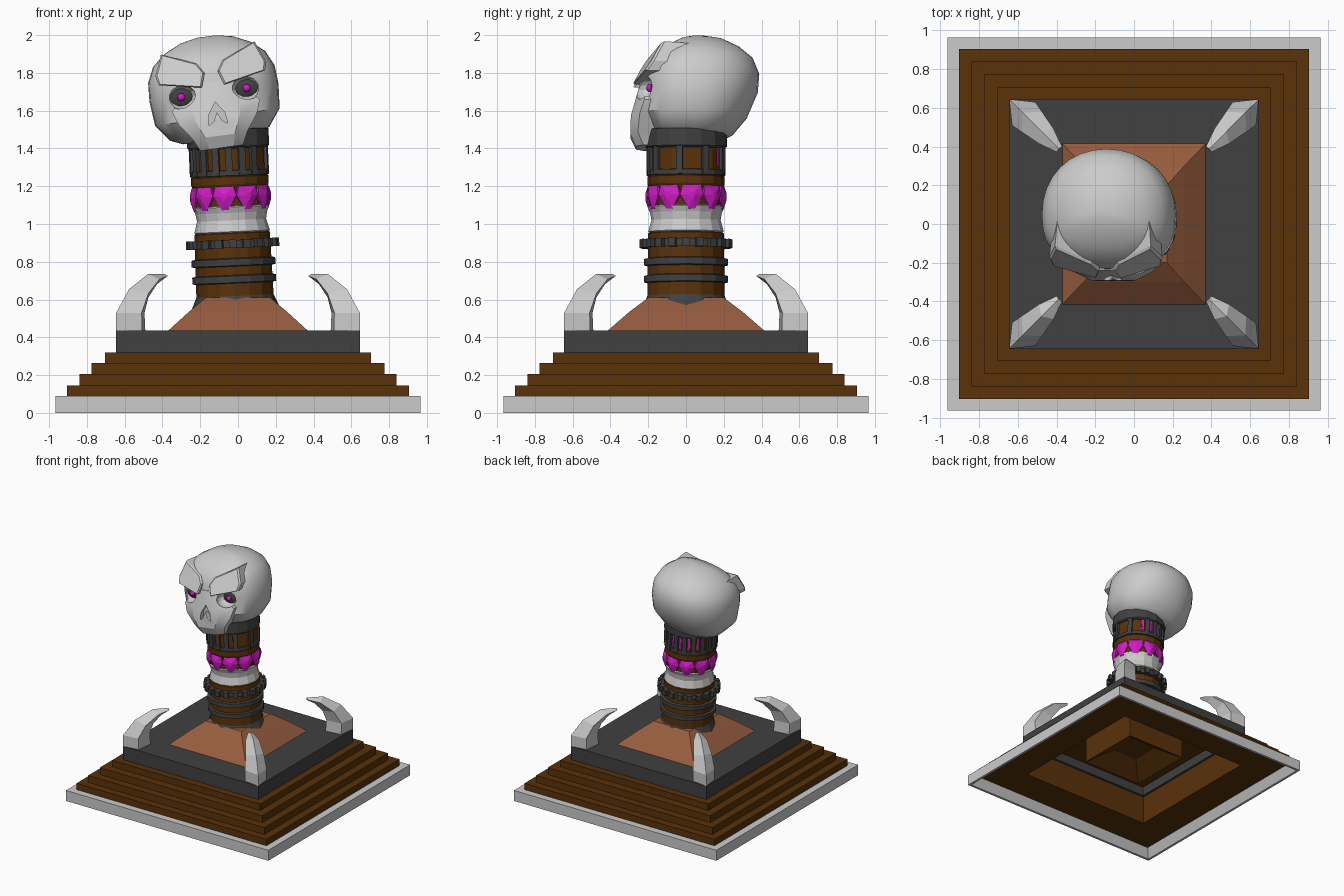
import bpy, bmesh, math
from mathutils import Matrix, Vector

if "Cube" in bpy.data.objects:
    bpy.data.objects.remove(bpy.data.objects["Cube"])


def material(name, rgb):
    m = bpy.data.materials.new(name)
    m.use_nodes = True
    m.diffuse_color = (*rgb, 1)
    m.node_tree.nodes["Principled BSDF"].inputs["Base Color"].default_value = (*rgb, 1)
    return m


BONE = material("bone grey", (0.6, 0.6, 0.6))
WOOD = material("brown wood", (0.1, 0.032, 0.003))
IRON = material("dark iron", (0.052, 0.052, 0.052))
COPPER = material("copper", (0.31, 0.108, 0.048))
GEM = material("magenta gem", (0.64, 0.012, 0.56))


def make(name, lofts, mat, matrix=Matrix(), smooth=None):
    """Mesh from lofts; each loft is a list of equal-length rings of points."""
    bm = bmesh.new()
    for rings in lofts:
        vs = [[bm.verts.new(p) for p in ring] for ring in rings]
        n = len(vs[0])
        for a, b in zip(vs, vs[1:]):
            for i in range(n):
                j = (i + 1) % n
                bm.faces.new((a[i], a[j], b[j], b[i]))
        bm.faces.new(vs[0][::-1])
        bm.faces.new(vs[-1])
    bmesh.ops.remove_doubles(bm, verts=bm.verts, dist=1e-5)
    bmesh.ops.recalc_face_normals(bm, faces=bm.faces)
    me = bpy.data.meshes.new(name)
    bm.to_mesh(me)
    bm.free()
    me.materials.append(mat)
    ob = bpy.data.objects.new(name, me)
    ob.matrix_world = matrix
    bpy.context.collection.objects.link(ob)
    if smooth:
        bpy.ops.object.select_all(action='DESELECT')
        ob.select_set(True)
        bpy.context.view_layer.objects.active = ob
        bpy.ops.object.shade_smooth_by_angle(angle=math.radians(smooth))
    return ob


def rect(x, y, z):
    return [(-x, -y, z), (x, -y, z), (x, y, z), (-x, y, z)]


def box(x, y, z0, z1):
    return [rect(x, y, z0), rect(x, y, z1)]


def frame(name, section, mat):
    """Square frame from a (half width, height) section: four mitred sides."""
    sides = []
    for k in range(4):
        r = Matrix.Rotation(k * math.pi / 2, 3, 'Z')
        sides.append([[r @ Vector((s * w, -w, z)) for w, z in section] for s in (-1, 1)])
    return make(name, sides, mat)


def lathe(profile, n=16):
    return [[(r * math.cos(2 * math.pi * i / n), r * math.sin(2 * math.pi * i / n), z)
             for i in range(n)] for r, z in profile]


def around(rings, n, offset=0.0, skip=()):
    """Copies of one loft turned about the z axis."""
    out = []
    for k in range(n):
        if k not in skip:
            r = Matrix.Rotation(2 * math.pi * (k + offset) / n, 3, 'Z')
            out.append([[r @ Vector(p) for p in ring] for ring in rings])
    return out


def block(x0, x1, w, z0, z1):
    """Box standing off the axis, ready to be repeated around it."""
    return [[(x, y, z) for y, z in ((-w, z0), (w, z0), (w, z1), (-w, z1))] for x in (x0, x1)]


def ball(c, r, n=16, m=8):
    rings = []
    for k in range(m + 1):
        a = math.pi * (k / m - 0.5)
        s = max(math.cos(a), 0.01)
        rings.append([(c[0] + r[0] * s * math.cos(2 * math.pi * i / n),
                       c[1] + r[1] * s * math.sin(2 * math.pi * i / n),
                       c[2] + r[2] * math.sin(a)) for i in range(n)])
    return rings


# Plinth: recessed below, stepped above
frame("bottom_border", [(0.965, 0), (0.965, 0.09), (0.9, 0.09), (0.945, 0)], BONE)
for i, (w, z0, z1) in enumerate([(0.905, 0.075, 0.145), (0.84, 0.145, 0.205),
                                 (0.775, 0.205, 0.265), (0.705, 0.265, 0.32)]):
    frame(f"wood_step_{i + 1}", [(w, z0), (w, z1), (0.62, z1), (0.62, z0)], WOOD)
frame("iron_tier", [(0.645, 0.32), (0.645, 0.4), (0.6, 0.4), (0.6, 0.32)], IRON)
make("iron_top", [box(0.645, 0.645, 0.4, 0.435)], IRON)
make("plinth_core", [box(0.59, 0.59, 0.39, 0.4),
                     [rect(0.28, 0.28, 0.39), rect(0.28, 0.28, 0.17), rect(0.12, 0.12, 0.27)]], WOOD)
make("copper_mound", [[rect(0.37, 0.415, 0.435), rect(0.26, 0.3, 0.535),
                       rect(0.17, 0.2, 0.61)]], COPPER)

# Curved corner tusks: diamond section running along each diagonal
tusk = []
for outer, oz, inner, iz, p in [(0.645, 0.42, 0.49, 0.42, 0.06), (0.645, 0.53, 0.495, 0.53, 0.06),
                                (0.577, 0.655, 0.475, 0.61, 0.052), (0.477, 0.735, 0.43, 0.68, 0.038),
                                (0.388, 0.735, 0.385, 0.715, 0.014)]:
    mid, mz = (outer + inner) / 2, (oz + iz) / 2
    tusk.append([(outer, outer, oz), (mid - p, mid + p, mz),
                 (inner, inner, iz), (mid + p, mid - p, mz)])
make("corner_tusks", around(tusk, 4), BONE)

# Leaning post, in its own upright frame
post = Matrix.Translation((-0.015, 0, 0.6)) @ Matrix.Rotation(math.radians(-2.6), 4, 'Y')
make("post_foot", [lathe([(0.1, -0.02), (0.235, -0.05), (0.2, 0.03)])], IRON, post)
make("post_lower", [lathe([(0.205, 0), (0.2, 0.35), (0.185, 0.36)])], WOOD, post)
make("post_rings", [lathe([(0.2, z), (0.222, z + 0.005), (0.222, z + 0.04), (0.2, z + 0.045)])
                    for z in (0.085, 0.175)], IRON, post)
make("studded_ring", [lathe([(0.225, 0.275), (0.225, 0.315)], 20)]
     + around(block(0.21, 0.247, 0.02, 0.273, 0.318), 20), IRON, post)
make("bone_grip", [lathe([(0.185, 0.345), (0.2, 0.36), (0.183, 0.42), (0.19, 0.46),
                          (0.203, 0.49), (0.19, 0.5)])], BONE, post)
make("post_upper", [lathe([(0.195, 0.48), (0.195, 0.59), (0.205, 0.61), (0.205, 0.65),
                           (0.197, 0.66), (0.197, 0.82)])], WOOD, post)
# Gem shields touch at the top and taper below
shield = [(0.05, 0.6), (0.063, 0.55), (0.018, 0.475), (-0.018, 0.475), (-0.063, 0.55), (-0.05, 0.6)]
gem = [[(x, y, z) for y, z in shield] for x in (0.17, 0.197)]
gem.append([(0.216, y * 0.2, 0.545 + (z - 0.545) * 0.3) for y, z in shield])
make("gem_band", around(gem, 10, 0.25), GEM, post)
make("cage_bars", around(block(0.188, 0.21, 0.018, 0.66, 0.83), 18, 0.5, (0, 2, 16)), IRON, post)
make("gem_slits", around(block(0.185, 0.2, 0.008, 0.7, 0.8), 18, 0,
                         [k for k in range(18) if k not in (3, 4, 5, 6, 7)]), GEM, post)
make("cage_lower_ring", [lathe([(0.2, 0.655), (0.21, 0.657), (0.21, 0.683), (0.2, 0.685)])], IRON, post)
make("cage_collar", [lathe([(0.205, 0.8), (0.217, 0.81), (0.217, 0.9), (0.19, 0.905)])], IRON, post)

# Skull, tilted to one side
head = Matrix.Translation((-0.13, 0.05, 1.715)) @ Matrix.Rotation(math.radians(-8), 4, 'Y')


def skull_ring(z, w, front, back, n=32):
    pts = []
    for i in range(n):
        a = 2 * math.pi * i / n
        c, s = math.cos(a), math.sin(a)
        e = 0.8 if s < 0 else 0.95
        pts.append((w * math.copysign(abs(c) ** e, c),
                    (back if s > 0 else -front) * math.copysign(abs(s) ** e, s), z))
    return pts


skull = make("cranium", [[skull_ring(*r) for r in [
    (-0.268, 0.2, -0.18, 0.14), (-0.24, 0.265, -0.24, 0.2), (-0.15, 0.333, -0.295, 0.275),
    (-0.02, 0.345, -0.285, 0.33), (0.08, 0.338, -0.28, 0.338), (0.16, 0.3, -0.235, 0.305),
    (0.22, 0.23, -0.165, 0.235), (0.262, 0.14, -0.08, 0.15), (0.28, 0.05, -0.01, 0.06)]]],
    BONE, head, 35)


def muzzle_ring(z, w, front, side):
    return [(-w, 0, z), (-w, side, z), (-w * 0.55, front, z),
            (w * 0.55, front, z), (w, side, z), (w, 0, z)]


muzzle = make("muzzle", [[muzzle_ring(-0.315, 0.115, -0.315, -0.275),
                          muzzle_ring(-0.25, 0.145, -0.345, -0.305),
                          muzzle_ring(-0.16, 0.21, -0.342, -0.295),
                          muzzle_ring(-0.09, 0.235, -0.322, -0.27),
                          muzzle_ring(0.04, 0.13, -0.287, -0.265)]], BONE, head, 25)

# Eye sockets and nose opening
sockets = [ball((s * 0.175, -0.275, -0.02), (0.082, 0.075, 0.062)) for s in (-1, 1)]
nose = [[(x, y, z) for x, z in ((-0.05, -0.19), (-0.022, -0.17), (0, -0.125), (0.022, -0.17),
                                (0.05, -0.19), (0.042, -0.13), (0, -0.07), (-0.042, -0.13))]
        for y in (-0.5, -0.3)]
cutter = make("face_cutter", sockets + [nose], BONE, head)
cutter.hide_render = True
cutter.hide_viewport = True
cutter.display_type = 'WIRE'
for ob in (skull, muzzle):
    mod = ob.modifiers.new("face openings", 'BOOLEAN')
    mod.operation = 'DIFFERENCE'
    mod.solver = 'EXACT'
    mod.object = cutter
make("eye_hollows", [ball((s * 0.175, -0.212, -0.02), (0.072, 0.024, 0.055))
                     for s in (-1, 1)], IRON, head, 40)
make("eye_pupils", [ball((s * 0.175, -0.24, -0.02), (0.021, 0.021, 0.021), 12, 8)
                    for s in (-1, 1)], GEM, head, 40)

# Heavy slanted brows, wrapping back with width and height
outline = [(0.295, 0.11), (0.25, 0.22), (0.07, 0.145), (0.035, 0.09), (0.06, 0.015), (0.285, 0.06)]
brows = []
for s in (-1, 1):
    front = [Vector((s * x, -0.335 + 0.65 * max(z - 0.03, 0) + 0.6 * x * x, z)) for x, z in outline]
    brows.append([[p * 0.96 + Vector((0, 0.13, 0)) for p in front],
                  [p + Vector((0, 0.012, 0)) for p in front],
                  [Vector((s * 0.165, -0.275, 0.11)).lerp(p, 0.93) for p in front]])
make("brows", brows, BONE, head)
